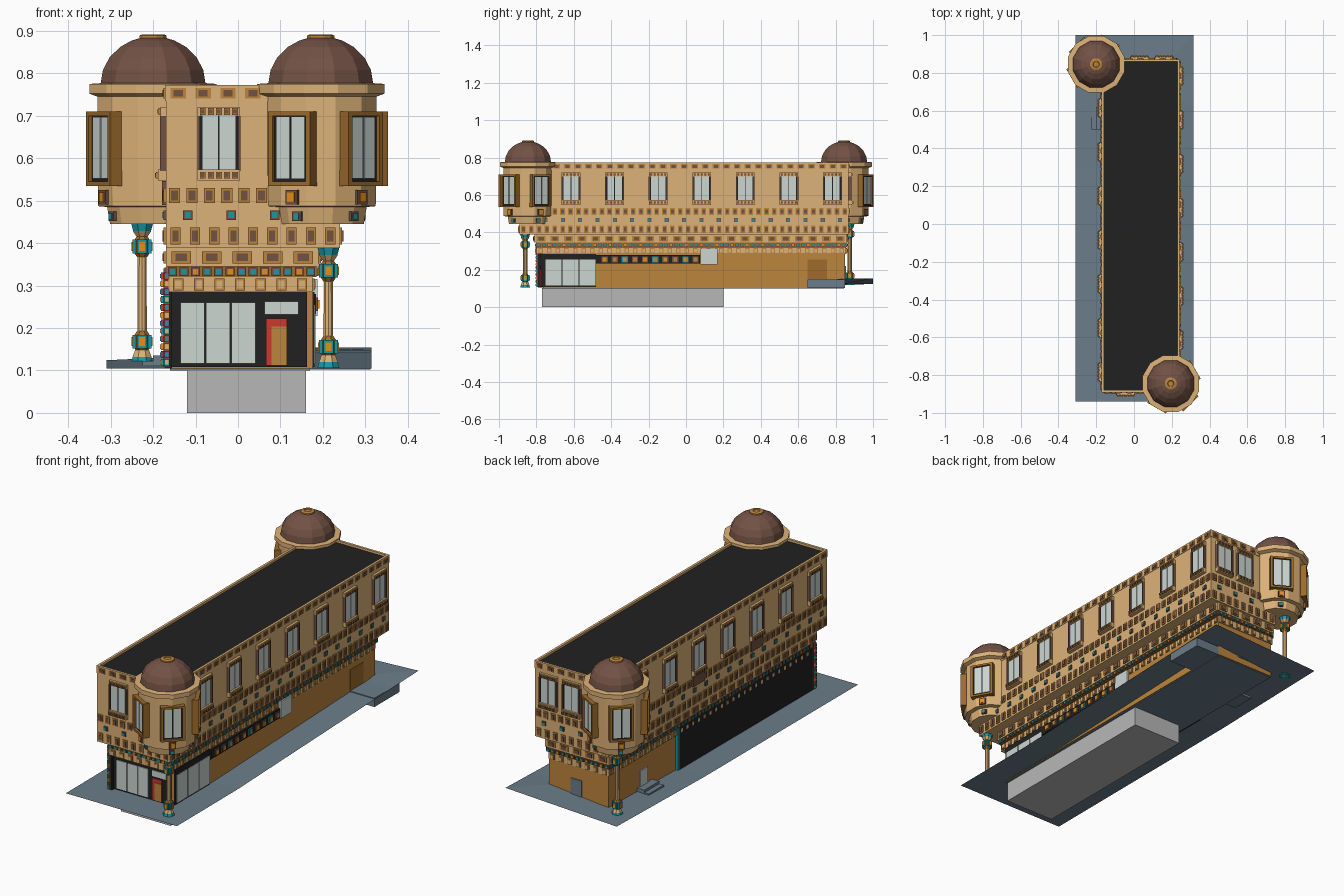
import bpy, bmesh, math
from mathutils import Matrix, Vector

if "Cube" in bpy.data.objects:
    bpy.data.objects.remove(bpy.data.objects["Cube"])

# colours given as display values, converted to linear
PALETTE = dict(tan=(.87, .70, .47), orange=(.74, .52, .24), wood=(.62, .42, .17), brown=(.45, .32, .27),
               dark=(.13, .13, .13), glass=(.80, .84, .82), teal=(.10, .60, .65), amber=(.90, .56, .10),
               red=(.80, .22, .18), paving=(.42, .49, .54), grey=(.72, .72, .72), plum=(.55, .25, .42))
MATS = {}
for k, c in PALETTE.items():
    MATS[k] = bpy.data.materials.new(k)
    MATS[k].diffuse_color = [((v + .055) / 1.055) ** 2.4 for v in c] + [1]
parts = {}


def get(name, mat):
    return parts.setdefault((name, mat), bmesh.new())


def frame(x, y, deg):
    """Local x runs along a wall, local -y points outward."""
    return Matrix.Translation((x, y, 0)) @ Matrix.Rotation(math.radians(deg), 4, 'Z')


def panel(name, mat, F, u0, u1, z0, z1, w0, w1):
    m = Matrix.Translation(((u0 + u1) / 2, -(w0 + w1) / 2, (z0 + z1) / 2))
    s = Matrix.Diagonal((u1 - u0, w1 - w0, z1 - z0, 1))
    bmesh.ops.create_cube(get(name, mat), size=1, matrix=F @ m @ s)


def box(name, mat, x0, x1, y0, y1, z0, z1):
    panel(name, mat, Matrix(), x0, x1, z0, z1, -y1, -y0)


def lathe(name, mat, x, y, profile, n=12, turn=.5):
    bm = get(name, mat)
    rings = [[bm.verts.new((x + r * math.cos(2 * math.pi * (i + turn) / n),
                            y + r * math.sin(2 * math.pi * (i + turn) / n), z)) for i in range(n)]
             for r, z in profile]
    for a, b in zip(rings, rings[1:]):
        for i in range(n):
            bm.faces.new((a[i], a[(i + 1) % n], b[(i + 1) % n], b[i]))
    bm.faces.new(rings[0][::-1])
    bm.faces.new(rings[-1])


def tile(F, u, z, w, h, outer, inner, base=0):
    panel("tile_surrounds", outer, F, u - w / 2, u + w / 2, z - h / 2, z + h / 2, base - .003, base + .005)
    panel("tile_centres", inner, F, u - w * .3, u + w * .3, z - h * .32, z + h * .32, base, base + .008)


def sides(x0, x1, y0, y1):
    cx, cy = (x0 + x1) / 2, (y0 + y1) / 2
    return [(frame(cx, y0, 0), x1 - x0), (frame(x1, cy, 90), y1 - y0),
            (frame(cx, y1, 180), x1 - x0), (frame(x0, cy, -90), y1 - y0)]


def band(ext, z0, z1, step, w, h, outer, inners, back='tan', solid=True):
    if solid:
        box("wall_band", back, *ext, z0, z1)
    for F, length in sides(*ext):
        n = int(length / step)
        for i in range(n):
            tile(F, (i - (n - 1) / 2) * length / n, (z0 + z1) / 2, w, h, outer, inners[i % len(inners)])


# basement and ground storey
box("basement", 'grey', -.12, .16, -.77, .20, 0, .10)
box("ground_floor_plate", 'paving', -.16, .17, -.77, .845, .10, .104)
box("ground_storey", 'orange', -.16, .175, -.765, .85, .104, .29)
box("left_blank_wall", 'dark', -.172, -.155, -.79, .30, .105, .34)

# stepped bands of the facade
UP = (-.17, .24, -.89, .87)
band((-.165, .175, -.80, .855), .285, .32, .045, .024, .028, 'orange', ['tan'])
band((-.168, .185, -.80, .857), .32, .345, .027, .021, .019, 'brown', ['teal', 'teal', 'amber'], 'wood')
band((-.17, .19, -.81, .86), .345, .388, .072, .046, .028, 'orange', ['brown'])
band(UP, .388, .445, .0415, .024, .04, 'orange', ['brown'])
band(UP, .445, .487, .09, .022, .022, 'brown', ['teal'])
band(UP, .487, .537, .041, .026, .036, 'orange', ['brown'])
box("upper_storey", 'tan', *UP, .537, .745)
band(UP, .738, .768, .056, .036, .024, 'orange', ['brown'], solid=False)

# flat roof with parapet
box("flat_roof", 'dark', -.162, .232, -.882, .862, .745, .762)
for F, length in sides(*UP):
    panel("parapet", 'tan', F, -length / 2, length / 2, .735, .773, -.01, .002)


# sash windows with tiled lintel and sill
def window(F, u):
    panel("window_frame", 'dark', F, u - .046, u + .046, .565, .705, -.005, .006)
    for s in (-1, 1):
        c = u + s * .0205
        panel("window_glass", 'glass', F, c - .0185, c + .0185, .572, .70, 0, .009)
        panel("window_jamb", 'brown', F, u + s * .0475 - .003, u + s * .0475 + .003, .57, .70, 0, .014)
    for z, h, d in ((.71, .022, .012), (.56, .026, .018)):
        panel("window_ledge", 'tan', F, u - .05, u + .05, z - h / 2, z + h / 2, 0, d)
        for i in range(5):
            tile(F, u + (i - 2) * .019, z, .014, .016, 'orange', 'brown', d)


front, right, back, left = (frame(0, -.89, 0), frame(.24, 0, 90), frame(0, .87, 180), frame(-.17, 0, -90))
window(front, -.045)
for x in (.03, .16):
    window(back, -x)
for i in range(7):
    window(right, -.615 + .233 * i)
    window(left, -.615 + .233 * i)
for u in (-.15, .317):
    panel("left_apron", 'brown', left, u - .045, u + .045, .49, .546, 0, .009)


# corner towers with domes and three bay windows
def tower(x, y, facing):
    lathe("tower_body", 'tan', x, y, [(.105, .445), (.112, .485), (.134, .487), (.136, .60), (.136, .75)])
    lathe("tower_cornice", 'tan', x, y, [(.136, .745), (.155, .752), (.155, .775), (.125, .777)])
    lathe("tower_dome", 'brown', x, y, [(.128 * math.cos(t), .775 + .112 * math.sin(t))
                                        for t in [math.radians(a) for a in (0, 17, 34, 51, 66, 78)]])
    lathe("dome_cap", 'orange', x, y, [(.033, .878), (.033, .889), (.026, .892), (.017, .892), (.015, .888)])
    for a in (-75, 0, 75):
        F = frame(x, y, facing + a)
        panel("bay_surround", 'wood', F, -.057, .057, .535, .71, .10, .137)
        for s in (-1, 1):
            panel("bay_surround", 'wood', F, s * .051 - .006, s * .051 + .006, .535, .71, .12, .150)
            panel("bay_glass", 'glass', F, s * .0205 - .0175, s * .0205 + .0175, .552, .697, .13, .143)
        panel("bay_surround", 'wood', F, -.057, .057, .70, .71, .12, .150)
        panel("bay_surround", 'wood', F, -.057, .057, .535, .545, .12, .150)
        panel("bay_frame", 'dark', F, -.045, .045, .545, .70, .12, .140)
        tile(F, 0, .508, .032, .034, 'brown', 'amber', .134)
        tile(F, 0, .463, .024, .022, 'brown', 'teal', .109)


tower(.195, -.845, 45)
tower(-.20, .845, 225)


# slender columns with tiled blocks
def column(x, y, z0, z1):
    lathe("column_shaft", 'tan', x, y, [(.012, z0), (.011, z1)], 10)
    lathe("column_foot", 'teal', x, y, [(.028, z0), (.024, z0 + .014)], 8)
    lathe("column_foot_ring", 'tan', x, y, [(.024, z0 + .014), (.018, z0 + .03)], 8)
    lathe("column_neck", 'tan', x, y, [(.014, z1 - .032), (.024, z1 - .018)], 8)
    lathe("column_capital", 'teal', x, y, [(.023, z1 - .018), (.028, z1)], 8)
    for z in (z0 + .05, z1 - .055):
        lathe("column_block", 'wood', x, y, [(.013, z - .025), (.019, z - .016), (.019, z + .016), (.013, z + .025)], 8)
        for a in range(4):
            tile(frame(x, y, 90 * a), 0, z, .024, .032, 'teal', 'amber', .017)


column(.213, -.86, .106, .39)
column(-.226, .875, .118, .447)

# front shopfront and entrance
shop = frame(0, -.765, 0)
panel("shopfront", 'dark', shop, -.162, .162, .108, .286, -.01, .012)
for i in range(3):
    panel("shop_glass", 'glass', shop, -.135 + i * .06, -.079 + i * .06, .116, .26, 0, .016)
panel("transom_glass", 'glass', shop, .062, .142, .232, .262, 0, .016)
panel("door_frame", 'red', shop, .066, .116, .112, .222, 0, .016)
panel("front_door", 'orange', shop, .079, .115, .112, .203, 0, .019)

# right shopfront and tiled sign strip
wall = frame(.175, 0, 90)
panel("side_shopfront", 'dark', wall, -.762, -.48, .108, .285, -.01, .005)
for i in range(3):
    panel("side_glass", 'glass', wall, -.75 + i * .09, -.665 + i * .09, .115, .255, 0, .008)
panel("sign_strip", 'dark', wall, -.48, .075, .233, .28, -.01, .009)
for i in range(10):
    tile(wall, -.435 + i * .054, .256, .034, .032, ('brown', 'teal')[i % 3 == 2], ('amber', 'orange')[i % 2], .009)
panel("side_glass", 'glass', wall, .078, .168, .228, .315, -.005, .012)
panel("side_doorway", 'wood', wall, .65, .755, .15, .255, -.01, .003)

# coloured tile pier on the left front corner
pier = frame(-.168, -.79, 0)
panel("tile_pier", 'brown', pier, -.008, .008, .108, .34, -.02, .006)
for i in range(12):
    c = ('teal', 'plum', 'amber', 'red')[i % 4]
    for F, d in ((pier, .006), (frame(-.168, -.782, -90), .008)):
        tile(F, 0, .119 + i * .0185, .013, .016, c, ('tan', 'teal')[i % 2], d)

# teal trim, rear doors and steps
panel("wall_trim", 'teal', frame(-.16, .305, -90), -.006, .006, .11, .32, 0, .014)
panel("side_door", 'glass', frame(-.16, .57, -90), -.03, .03, .13, .215, 0, .005)
panel("rear_door", 'paving', frame(.02, .85, 180), -.03, .03, .135, .22, 0, .005)
box("side_steps", 'paving', -.20, -.155, .50, .62, .105, .135)
box("side_steps", 'paving', -.225, -.20, .50, .62, .105, .122)
box("kerb_block", 'paving', .17, .312, .65, .85, .102, .147)

# thin pavement ring rising towards the back right
bm = get("pavement", 'paving')
outer = [(-.31, -.94, .105), (.315, -.94, .105), (.315, -.45, .106), (.315, .8, .148),
         (.315, 1, .154), (-.31, 1, .124), (-.31, .3, .108)]
inner = [(-.15, -.75), (.16, -.75), (.16, -.45), (.16, .8), (.16, .84), (-.15, .84), (-.15, .3)]
ring = [[bm.verts.new(p) for p in outer], [bm.verts.new((*q, p[2])) for p, q in zip(outer, inner)]]
for i in range(7):
    j = (i + 1) % 7
    bm.faces.new((ring[0][i], ring[0][j], ring[1][j], ring[1][i]))
bmesh.ops.solidify(bm, geom=bm.faces[:], thickness=.006)

# turn the collected parts into objects
for (name, mat), bm in parts.items():
    bmesh.ops.recalc_face_normals(bm, faces=bm.faces[:])
    me = bpy.data.meshes.new(name)
    bm.to_mesh(me)
    bm.free()
    me.materials.append(MATS[mat])
    bpy.context.collection.objects.link(bpy.data.objects.new(name + ("" if name in ("pavement",) else "_" + mat), me))

for m in bpy.data.materials:
    if m.users and not m.is_grease_pencil:
        m.use_nodes = True
        m.node_tree.nodes["Principled BSDF"].inputs["Base Color"].default_value = m.diffuse_color
